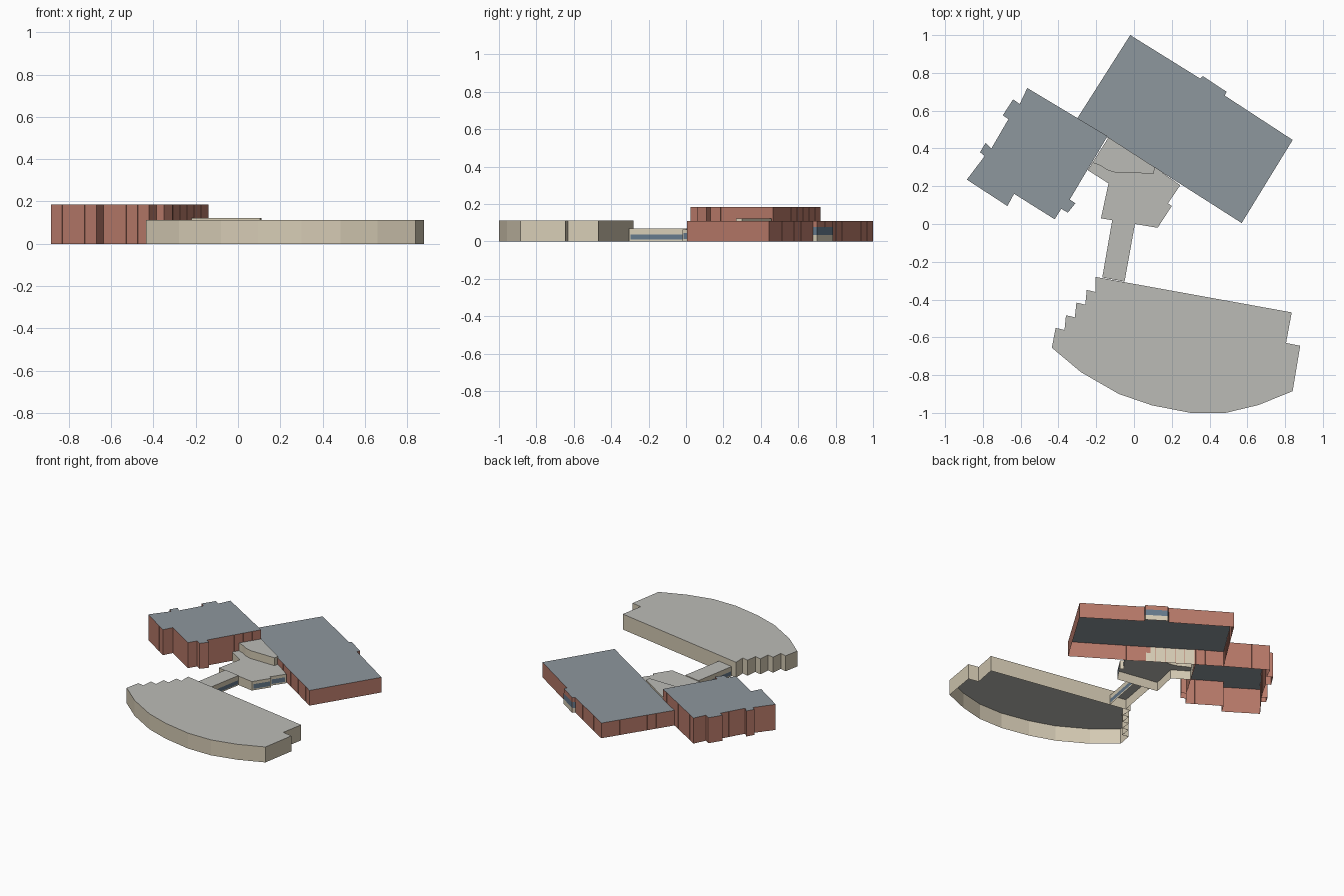
import bpy, bmesh
from mathutils import Vector

if "Cube" in bpy.data.objects:
    bpy.data.objects.remove(bpy.data.objects["Cube"])


def material(name, rgb):
    m = bpy.data.materials.new(name)
    m.diffuse_color = (*rgb, 1)
    m.use_nodes = True
    m.node_tree.nodes["Principled BSDF"].inputs["Base Color"].default_value = m.diffuse_color
    return m


BRICK = material("brick", (0.47, 0.19, 0.14))
STONE = material("stone", (0.67, 0.60, 0.46))
SLATE = material("slate_roof", (0.27, 0.31, 0.34))
GREY = material("grey_roof", (0.50, 0.50, 0.47))
GLASS = material("glass", (0.13, 0.19, 0.26))


def ccw(pts):
    area = sum(a[0] * b[1] - b[0] * a[1] for a, b in zip(pts, pts[1:] + pts[:1]))
    return pts if area > 0 else pts[::-1]


def finish(bm, name, mat):
    me = bpy.data.meshes.new(name)
    bm.to_mesh(me)
    bm.free()
    me.materials.append(mat)
    bpy.context.collection.objects.link(bpy.data.objects.new(name, me))


def strip(name, pts, z0, z1, mat, closed=True):
    """Upright wall sheet along a path, facing right of travel."""
    bm = bmesh.new()
    lo = [bm.verts.new((p[0], p[1], z0)) for p in pts]
    hi = [bm.verts.new((p[0], p[1], z1)) for p in pts]
    n = len(pts)
    for i in range(n if closed else n - 1):
        j = (i + 1) % n
        bm.faces.new((lo[i], lo[j], hi[j], hi[i]))
    finish(bm, name, mat)


def roof(name, pts, z, mat):
    bm = bmesh.new()
    bm.faces.new([bm.verts.new((p[0], p[1], z)) for p in ccw(pts)])
    finish(bm, name, mat)


def grooved(pts, step=0.063, w=0.003, d=0.003, plain=()):
    """Cut narrow vertical joints into every wall of a footprint."""
    out = []
    for i, p in enumerate(pts):
        a, b = Vector(p), Vector(pts[(i + 1) % len(pts)])
        t = (b - a).normalized()
        inward = Vector((-t.y, t.x))
        out.append(a)
        n = 1 if i in plain else round((b - a).length / step)
        for k in range(1, n):
            c = a.lerp(b, k / n)
            out += [c - t * w / 2, c - t * w / 2 + inward * d,
                    c + t * w / 2 + inward * d, c + t * w / 2]
    return out


def window(name, a, b, z0, z1, mat=GLASS, margin=0.01):
    """Thin pane just proud of the wall running from a to b (outside on the right)."""
    a, b = Vector(a), Vector(b)
    t = (b - a).normalized()
    off = Vector((t.y, -t.x)) * 0.002
    strip(name, [a + t * margin + off, b - t * margin + off], z0, z1, mat, False)


# Large brick hall
hall = ccw([(-0.02, 1.0), (0.35, 0.77), (0.365, 0.783), (0.49, 0.70), (0.48, 0.68),
            (0.84, 0.445), (0.57, 0.005), (-0.30, 0.56)])
se = next(i for i, p in enumerate(hall) if p == (0.57, 0.005))
strip("hall_walls", grooved(hall, plain=(se,)), 0, 0.11, BRICK)
roof("hall_roof", hall, 0.11, SLATE)

# Entrance bay on the back of the hall
bay = [(0.48, 0.68), (0.49, 0.70), (0.365, 0.783), (0.35, 0.77)]
for i in range(3):
    window(f"bay_panel_{i}", bay[i], bay[i + 1], 0, 0.035, STONE, 0)
    window(f"bay_window_{i}", bay[i], bay[i + 1], 0.035, 0.077, GLASS, 0)

# Tall brick wing with stepped corners
wing = ccw([(-0.565, 0.72), (-0.14, 0.465), (-0.34, 0.13), (-0.31, 0.11), (-0.35, 0.06),
            (-0.385, 0.08), (-0.42, 0.025), (-0.635, 0.16), (-0.67, 0.095),
            (-0.885, 0.235), (-0.79, 0.36), (-0.815, 0.38), (-0.785, 0.43),
            (-0.755, 0.40), (-0.665, 0.555), (-0.695, 0.575), (-0.64, 0.66),
            (-0.605, 0.635)])
strip("wing_walls", grooved(wing), 0, 0.185, BRICK)
roof("wing_roof", wing, 0.185, SLATE)

# Lobby with a raised rear tier
curve = [(-0.22, 0.325), (-0.18, 0.31), (-0.14, 0.285), (-0.09, 0.27), (0.105, 0.268), (0.11, 0.30)]
front = [(-0.245, 0.285), (-0.135, 0.215), (-0.175, 0.03), (0.125, -0.02),
         (0.20, 0.095), (0.18, 0.11), (0.245, 0.205)]
strip("lobby_walls", front + [curve[-1], (-0.135, 0.458), curve[0]], 0, 0.065, STONE)
roof("lobby_roof", front + curve[::-1], 0.065, GREY)
tier = curve + [(-0.135, 0.458)]
strip("tier_walls", tier, 0.065, 0.122, STONE)
roof("tier_roof", tier, 0.122, GREY)
window("lobby_window_front", front[3], front[4], 0.012, 0.045)
window("lobby_window_side", front[5], front[6], 0.012, 0.045)

# Link corridor with long windows
link = ccw([(-0.115, 0.022), (0.005, 0.0), (-0.05, -0.305), (-0.168, -0.283)])
strip("corridor_walls", link, 0, 0.07, STONE)
roof("corridor_roof", link, 0.07, GREY)
window("corridor_window_right", (-0.05, -0.305), (0.005, 0.0), 0.01, 0.038)
window("corridor_window_left", (-0.115, 0.022), (-0.168, -0.283), 0.01, 0.038)

# Bowed stone building with a stepped west side
steps = []
for k in range(4):
    x, y = -0.415 + 0.055 * k, -0.55 + 0.067 * k
    steps += [(x, y), (x + 0.047, y - 0.011)]
bow = ccw(steps + [(-0.205, -0.28), (0.835, -0.468), (0.805, -0.63), (0.88, -0.645),
                   (0.84, -0.885), (0.66, -0.958), (0.485, -0.992), (0.30, -0.992),
                   (0.095, -0.96), (-0.08, -0.90), (-0.28, -0.785), (-0.435, -0.655)])
bow = [(x, max(y, -1.0) if y > -0.99 else -1.0) for x, y in bow]
strip("bow_walls", bow, 0, 0.112, STONE)
roof("bow_roof", bow, 0.112, GREY)
